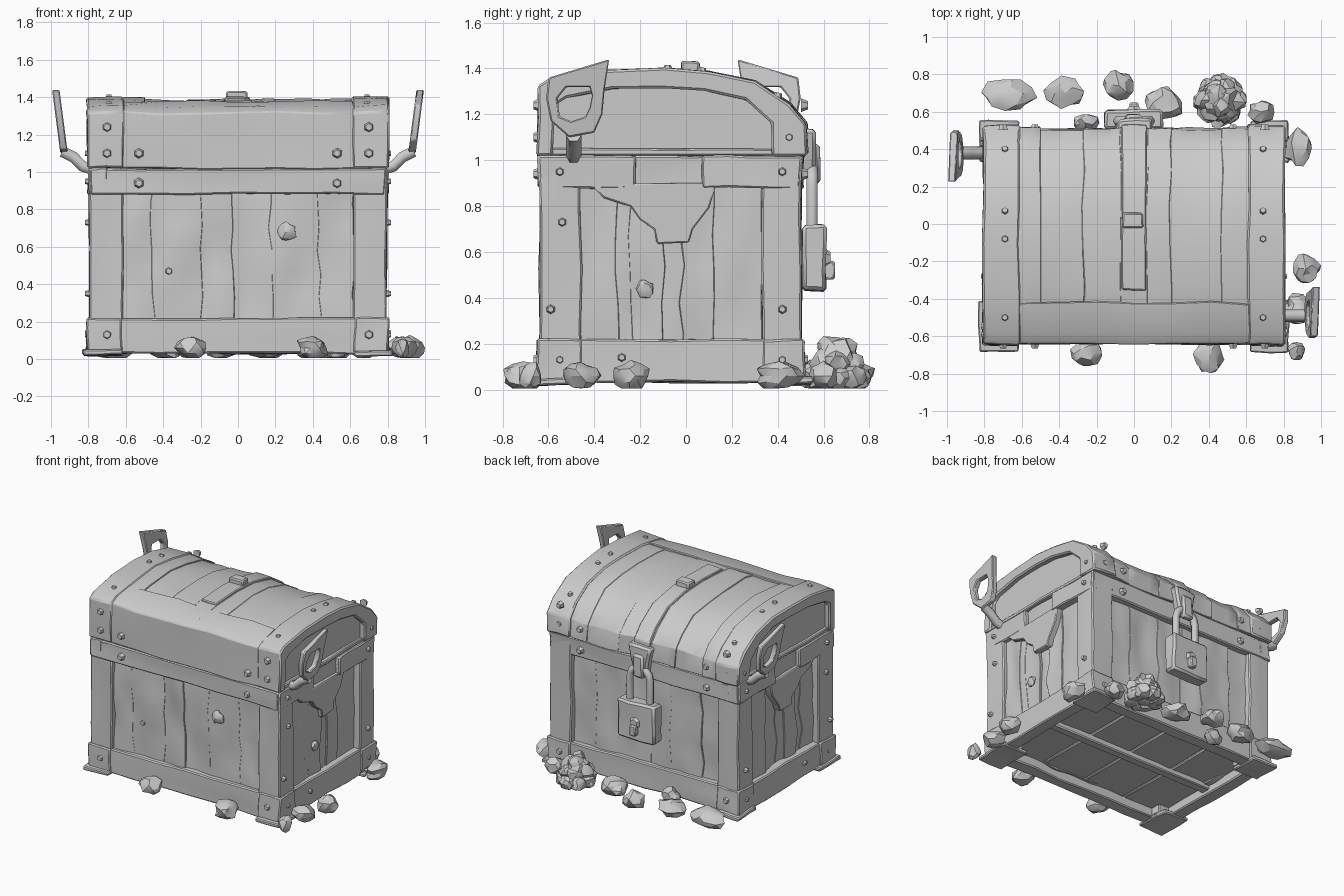
import bpy, bmesh, math, random
from mathutils import Vector, Matrix, noise

random.seed(4)
if "Cube" in bpy.data.objects:
    bpy.data.objects.remove(bpy.data.objects["Cube"], do_unlink=True)

GREY = (0.6, 0.6, 0.6, 1)
mat = bpy.data.materials.new("worn_grey")
mat.use_nodes = True
mat.diffuse_color = GREY
mat.node_tree.nodes["Principled BSDF"].inputs["Base Color"].default_value = GREY
CY = -0.055          # middle of the chest in y


def finish(name, bm, wobble=0.0, bevel=0.0, angle=35):
    for v in bm.verts:
        v.co += noise.noise_vector(v.co * 6) * wobble
    bmesh.ops.recalc_face_normals(bm, faces=bm.faces)
    me = bpy.data.meshes.new(name)
    bm.to_mesh(me)
    bm.free()
    me.materials.append(mat)
    ob = bpy.data.objects.new(name, me)
    bpy.context.collection.objects.link(ob)
    if bevel:
        mod = ob.modifiers.new("worn_edges", "BEVEL")
        mod.width, mod.segments, mod.limit_method = bevel, 1, "ANGLE"
    bpy.ops.object.select_all(action="DESELECT")
    ob.select_set(True)
    bpy.context.view_layer.objects.active = ob
    bpy.ops.object.shade_smooth_by_angle(angle=math.radians(angle))
    return ob


def box(name, x, y, z, cuts=3, wobble=0.012, bevel=0.008):
    bm = bmesh.new()
    bmesh.ops.create_cube(bm, size=1)
    if cuts:
        bmesh.ops.subdivide_edges(bm, edges=bm.edges[:], cuts=cuts, use_grid_fill=True)
    lo, hi = Vector((x[0], y[0], z[0])), Vector((x[1], y[1], z[1]))
    scale = Matrix.Diagonal(hi - lo)
    for v in bm.verts:
        v.co = (lo + hi) / 2 + scale @ v.co
    return finish(name, bm, wobble, bevel)


def prism(name, outline, x0, x1, cuts=2, wobble=0.008, bevel=0.006):
    """Extrude a (y, z) outline along x."""
    bm = bmesh.new()
    loops = []
    for i in range(cuts + 1):
        x = x0 + (x1 - x0) * i / cuts
        loops.append([bm.verts.new((x, y, z)) for y, z in outline])
    for a, b in zip(loops, loops[1:]):
        for i in range(len(a)):
            j = (i + 1) % len(a)
            bm.faces.new((a[i], a[j], b[j], b[i]))
    bm.faces.new(loops[0])
    bm.faces.new(loops[-1])
    return finish(name, bm, wobble, bevel)


def tube(name, points, radius):
    path = bpy.data.curves.new(name, "CURVE")
    path.dimensions, path.bevel_depth, path.bevel_resolution = "3D", radius, 1
    path.use_fill_caps = True
    path.materials.append(mat)
    spline = path.splines.new("POLY")
    spline.points.add(len(points) - 1)
    for p, co in zip(spline.points, points):
        p.co = (*co, 1)
    ob = bpy.data.objects.new(name, path)
    bpy.context.collection.objects.link(ob)
    return ob


def rock(name, x, y, z, sx, sy, sz):
    bm = bmesh.new()
    bmesh.ops.create_icosphere(bm, subdivisions=2, radius=1)
    shift = Vector((x, y, z)) * 9
    spin = Matrix.Rotation(random.uniform(0, 6), 3, "Z")
    for v in bm.verts:
        p = spin @ v.co
        p = p * (1 + 0.4 * noise.noise(v.co * 1.4 + shift))
        v.co = (x + p.x * sx, y + p.y * sy, max(0.005, z + p.z * sz))
    bmesh.ops.dissolve_limit(bm, angle_limit=0.3, verts=bm.verts[:], edges=bm.edges[:])
    return finish(name, bm, angle=25)


def rivet(pos, direction, r=0.03):
    bm = bmesh.new()
    turn = Vector(direction).to_track_quat("Z", "Y").to_matrix().to_4x4()
    bmesh.ops.create_cone(bm, cap_ends=True, segments=6, radius1=r, radius2=r * 0.6,
                          depth=0.03, matrix=Matrix.Translation(pos) @ turn)
    finish("rivet", bm, angle=20)


def turned(ob):
    """Half turn about the middle of the chest, for the opposite side."""
    ob.data.transform(Matrix.Translation((0, CY, 0)) @ Matrix.Rotation(math.pi, 4, "Z")
                      @ Matrix.Translation((0, -CY, 0)))


# Body: corner posts, corner feet, base and upper bands
FRONT, BACK = -0.638, 0.503
for sx in (-1, 1):
    xs = sorted((sx * 0.615, sx * 0.795))
    for y0, y1, yo in ((FRONT, -0.46, -0.685), (0.33, BACK, 0.55)):
        box("corner_post", xs, (y0, y1), (0.04, 1.01))
        box("corner_foot", sorted((sx * 0.62, sx * 0.83)), sorted((yo, yo * 0.6)), (0.02, 0.05))
        ys = (y0 - 0.012, y1) if y0 < 0 else (y0, y1 + 0.012)
        box("foot_cap", sorted((sx * 0.62, sx * 0.808)), ys, (0.03, 0.22))
    side = sorted((sx * 0.7, sx * 0.8))
    box("side_base_band", side, (FRONT + 0.1, BACK - 0.1), (0.03, 0.22))
    for ys in ((FRONT, -0.22), (0.07, BACK)):
        box("side_upper_band", side, ys, (0.88, 1.02))
    box("side_band_recess", sorted((sx * 0.7, sx * 0.77)), (-0.25, 0.1), (0.88, 1.02))
    shield = [(-0.42, 0.9), (-0.36, 0.84), (-0.24, 0.8), (-0.2, 0.74), (-0.14, 0.7), (-0.13, 0.64),
              (0.01, 0.64), (0.03, 0.7), (0.1, 0.79), (0.13, 0.9)]
    prism("side_shield", shield, sx * 0.74, sx * 0.797)
    edges = [-0.47, -0.3, -0.24, -0.11, -0.02, 0.12, 0.33]
    for a, b in zip(edges, edges[1:]):
        box("side_plank", sorted((sx * 0.66, sx * random.uniform(0.735, 0.77))),
            (a - 0.002, b + 0.002), (0.1, 0.95), 5, 0.025, 0.003)

for y, inward in ((FRONT, 1), (BACK, -1)):
    box("base_band", (-0.64, 0.64), sorted((y, y + inward * 0.1)), (0.03, 0.22), 5)
    box("upper_band", (-0.79, 0.79), sorted((y - inward * 0.005, y + inward * 0.1)), (0.88, 1.02), 5)
    edges = [-0.62, -0.46, -0.2, -0.03, 0.18, 0.43, 0.62]
    for a, b in zip(edges, edges[1:]):
        box("wall_plank", (a - 0.002, b + 0.002),
            sorted((y + inward * random.uniform(0.03, 0.045), y + inward * 0.12)), (0.1, 0.95), 6, 0.025, 0.003)

# Underside: recessed boards and one beam
edges = [-0.72, -0.36, 0.0, 0.36, 0.72]
for a, b in zip(edges, edges[1:]):
    box("floor_board", (a + 0.005, b - 0.005), (-0.58, 0.45), (0.1, 0.14), 2, 0.01)
box("floor_beam", (-0.74, 0.74), (-0.1, -0.03), (0.06, 0.13), 2, 0.005)

# Lid: core, cross slats, front board, arched straps
ARCH = [(-0.647, 1.02), (-0.647, 1.18), (-0.645, 1.32), (-0.59, 1.355), (-0.35, 1.39), (-0.1, 1.402),
        (0.1, 1.387), (0.3, 1.345), (0.45, 1.25), (0.525, 1.16), (0.53, 1.02)]


def arch(s):
    return [(CY + (y - CY) * s, 1.02 + (z - 1.02) * s) for y, z in ARCH]


prism("lid_core", arch(0.93), -0.765, 0.765, 4)
edges = [-0.62, -0.5, -0.27, -0.07, 0.07, 0.2, 0.47, 0.62]
for a, b in zip(edges, edges[1:]):
    prism("lid_slat", arch(random.uniform(0.96, 0.985)), a - 0.002, b + 0.002, 3, 0.015, 0.003)
front = arch(0.99)[:4] + [(-0.42, 1.378), (-0.42, 1.02)]
prism("lid_front_board", front, -0.62, 0.62, 6, 0.015)
inner = [(max(-0.585, min(0.37, CY + (y - CY) * 0.88)), z if z < 1.03 else z - 0.085) for y, z in ARCH]
for s in (-1, 1):
    prism("end_strap", ARCH + inner[::-1], s * 0.61, s * 0.805, 2, 0.012, 0.01)
    box("lid_sill", sorted((s * 0.74, s * 0.79)), (-0.6, 0.48), (1.02, 1.05), 3)
prism("centre_strap", [(-0.4, 1.02)] + arch(1.005)[4:], -0.065, 0.065, 2, 0.008)
box("strap_bump", (-0.06, 0.05), (-0.02, 0.06), (1.37, 1.428), 1, 0.01)

# Side handles: angular ring plate on a bent bracket
ring_out = [(-0.335, 1.44), (-0.6, 1.36), (-0.61, 1.27), (-0.59, 1.17), (-0.51, 1.1),
            (-0.4, 1.12), (-0.365, 1.2), (-0.355, 1.31)]
ring_in = [(-0.42, 1.32), (-0.52, 1.32), (-0.56, 1.27), (-0.55, 1.19), (-0.5, 1.17),
           (-0.44, 1.19), (-0.42, 1.23), (-0.41, 1.28)]
for flip in (False, True):
    bm = bmesh.new()
    rows = [[bm.verts.new((x + 0.13 * (z - 1.1), y, z)) for y, z in loop]
            for x, loop in ((0.91, ring_out), (0.95, ring_out), (0.95, ring_in), (0.91, ring_in))]
    for k in range(4):
        a, b = rows[k], rows[(k + 1) % 4]
        for i in range(8):
            j = (i + 1) % 8
            bm.faces.new((a[i], a[j], b[j], b[i]))
    arm = [(0.76, -0.49, 1.01), (0.83, -0.49, 1.03), (0.88, -0.49, 1.08), (0.94, -0.49, 1.11)]
    parts = [finish("handle_ring", bm, 0.0, 0.006), tube("handle_arm", arm, 0.034)]
    if flip:
        for p in parts:
            turned(p)

# Hasp and padlock on the back
hasp = box("hasp_plate", (-0.1, 0.1), (0.48, 0.565), (0.93, 1.13), 3, 0.015, 0.015)
for v in hasp.data.vertices:
    v.co.x *= 0.55 + 2.2 * (v.co.z - 0.93)
box("hasp_tongue", (-0.045, 0.045), (0.53, 0.585), (0.9, 1.07), 1, 0.01, 0.015)
box("padlock_body", (-0.16, 0.155), (0.505, 0.61), (0.43, 0.72), 2, 0.01, 0.015)
bow = [(0.085 * -math.cos(math.pi * i / 6), 0.55, 0.88 + 0.09 * math.sin(math.pi * i / 6)) for i in range(7)]
tube("shackle", [(-0.085, 0.55, 0.7)] + bow + [(0.085, 0.55, 0.7)], 0.028)
rivet((0, 0.615, 0.57), (0, 1, 0), 0.05)
box("keyhole_plate", (-0.025, 0.025), (0.6, 0.65), (0.48, 0.56), 0, 0)

# Rivets on posts, bands, straps
for sx in (-1, 1):
    for y, d in ((FRONT - 0.012, -1), (BACK + 0.014, 1)):
        for x, z in ((0.7, 0.13), (0.53, 0.94), (0.7, 1.1), (0.7, 1.24), (0.53, 1.1)):
            rivet((sx * x, y, z), (0, d, 0))
    for y, z in ((-0.55, 0.13), (-0.59, 0.35), (-0.54, 0.73), (-0.28, 0.14), (0.42, 0.35), (0.42, 0.13),
                 (0.42, 0.95), (-0.55, 0.95), (0.45, 1.1)):
        rivet((sx * 0.802, y, z), (sx, 0, 0), 0.022)
    for y, z in ((-0.5, 1.365), (-0.08, 1.4), (0.07, 1.39), (0.4, 1.28)):
        rivet((sx * 0.69, y, z), (0, 0.3 if y > 0 else 0, 1), 0.024)
rivet((-0.37, -0.605, 0.47), (0, -1, 0), 0.026)
rock("wall_chip", 0.26, -0.61, 0.68, 0.05, 0.025, 0.05)
rock("side_chip", 0.77, -0.18, 0.44, 0.02, 0.035, 0.04)

# Stones scattered around the base: x, y, half width, half depth
stones = [(-0.67, 0.69, 0.14, 0.09), (-0.37, 0.7, 0.11, 0.08), (-0.08, 0.74, 0.08, 0.08),
          (0.16, 0.64, 0.1, 0.09), (-0.26, 0.54, 0.07, 0.05), (0.68, 0.6, 0.07, 0.06),
          (0.88, 0.4, 0.07, 0.1), (0.92, -0.24, 0.075, 0.08), (0.87, -0.68, 0.045, 0.05),
          (0.4, -0.71, 0.08, 0.09), (-0.25, -0.69, 0.08, 0.07), (0.88, -0.46, 0.08, 0.08)]
for x, y, a, b in stones:
    rock("stone", x, y, 0.06, a, b, 0.06)

# Pile of jagged stones
rock("pile_core", 0.46, 0.66, 0.11, 0.1, 0.1, 0.11)
for level, (count, radius) in enumerate(((8, 0.085), (6, 0.06), (2, 0.025))):
    for i in range(count):
        t = math.tau * i / count + level
        rock("pile_stone", 0.46 + radius * math.cos(t), 0.66 + radius * math.sin(t),
             0.05 + level * 0.06, random.uniform(0.05, 0.07), 0.06, random.uniform(0.05, 0.075))
